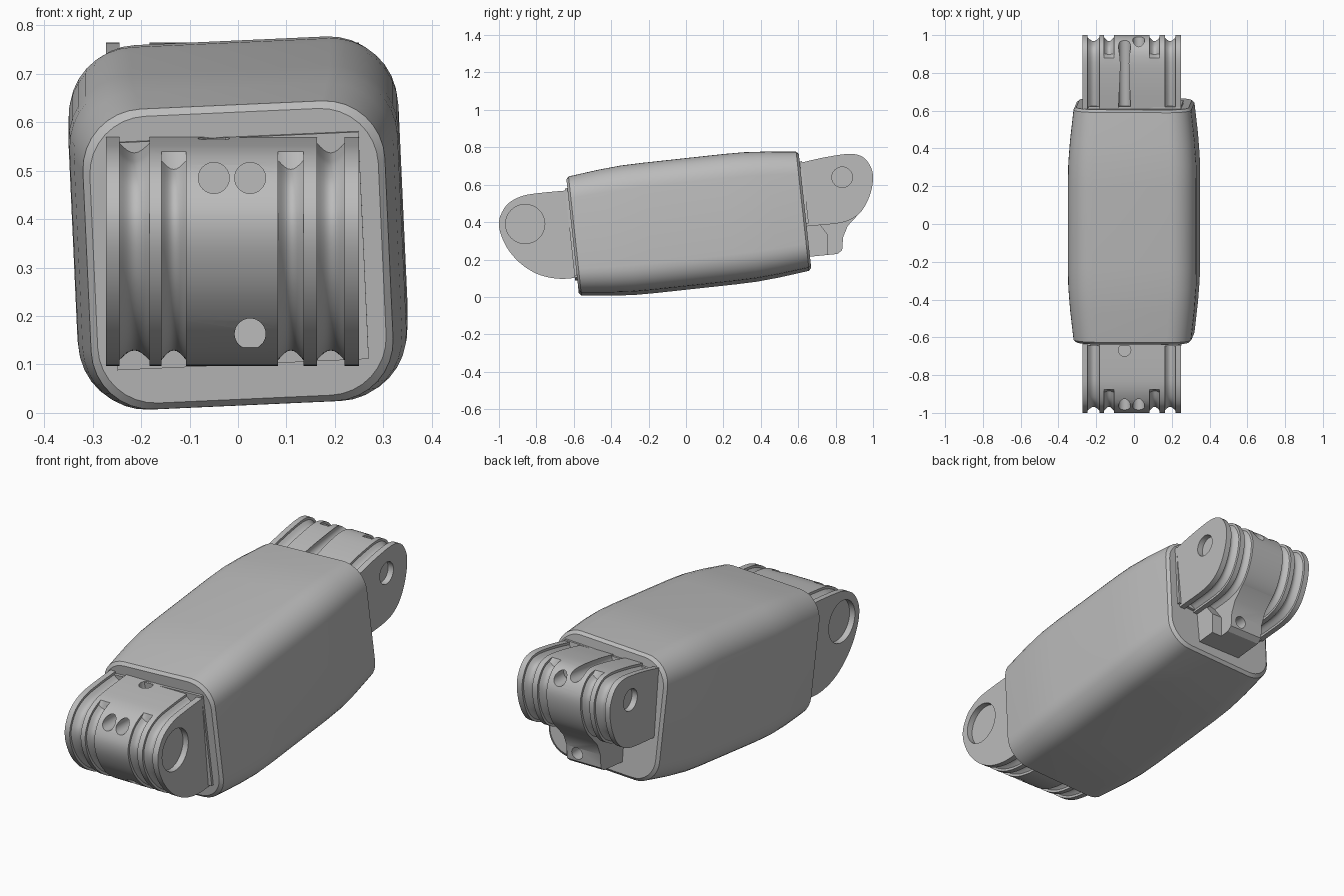
import bpy, bmesh, math
from mathutils import Vector, Matrix

cube = bpy.data.objects.get("Cube")
if cube:
    bpy.data.objects.remove(cube, do_unlink=True)

grey = bpy.data.materials.new("plain grey")
grey.use_nodes = True
COLOUR = (0.5, 0.5, 0.5, 1)
grey.diffuse_color = COLOUR
grey.node_tree.nodes["Principled BSDF"].inputs["Base Color"].default_value = COLOUR


def finish(name, bm):
    bmesh.ops.recalc_face_normals(bm, faces=bm.faces)
    mesh = bpy.data.meshes.new(name)
    bm.to_mesh(mesh)
    bm.free()
    mesh.materials.append(grey)
    ob = bpy.data.objects.new(name, mesh)
    bpy.context.collection.objects.link(ob)
    return ob


def loft(name, rings):
    """Skin a list of equal-length point rings and cap both ends."""
    bm = bmesh.new()
    loops = [[bm.verts.new(p) for p in ring] for ring in rings]
    n = len(loops[0])
    for a, b in zip(loops, loops[1:]):
        for i in range(n):
            j = (i + 1) % n
            bm.faces.new((a[i], a[j], b[j], b[i]))
    bm.faces.new(loops[0])
    bm.faces.new(loops[-1])
    return finish(name, bm)


def smooth(ob, angle=30):
    bpy.ops.object.select_all(action='DESELECT')
    ob.select_set(True)
    bpy.context.view_layer.objects.active = ob
    bpy.ops.object.shade_smooth_by_angle(angle=math.radians(angle))


def drill(ob, start, end, radius):
    """Cut a round hole from start to end."""
    a, b = Vector(start), Vector(end)
    bm = bmesh.new()
    spin = (b - a).to_track_quat('Z', 'Y').to_matrix().to_4x4()
    bmesh.ops.create_cone(bm, cap_ends=True, segments=32, radius1=radius, radius2=radius,
                          depth=(b - a).length,
                          matrix=Matrix.Translation((a + b) / 2) @ spin)
    cutter = finish("cutter", bm)
    cutter.hide_render = True
    mod = ob.modifiers.new("hole", 'BOOLEAN')
    mod.operation, mod.solver, mod.object = 'DIFFERENCE', 'EXACT', cutter
    bpy.context.view_layer.objects.active = ob
    bpy.ops.object.modifier_apply(modifier=mod.name)
    bpy.data.objects.remove(cutter, do_unlink=True)


def spline(points, steps=4):
    """Smooth open curve through the points."""
    pts = [Vector(p) for p in points]
    pts = [pts[0]] + pts + [pts[-1]]
    out = []
    for p0, p1, p2, p3 in zip(pts, pts[1:], pts[2:], pts[3:]):
        for k in range(steps):
            t = k / steps
            out.append(0.5 * (2 * p1 + (p2 - p0) * t + (2 * p0 - 5 * p1 + 4 * p2 - p3) * t * t
                              + (3 * p1 - p0 - 3 * p2 + p3) * t ** 3))
    return out + [pts[-1]]


# Body: rounded-square sections, tapered at both ends, tilted and rolled
TILT = (Matrix.Translation((0, 0.015, 0.392)) @ Matrix.Rotation(math.radians(6.2), 4, 'X')
        @ Matrix.Rotation(math.radians(-2.6), 4, 'Y'))


def rounded_square(half, radius, y):
    ring = []
    for k in range(4):
        for s in range(9):
            a = math.pi / 2 * (k + s / 8)
            cx = (half - radius) * (1 if k in (0, 3) else -1)
            cz = (half - radius) * (1 if k < 2 else -1)
            ring.append(TILT @ Vector((cx + radius * math.cos(a), y, cz + radius * math.sin(a))))
    return ring


half_side = [(0.625, 0.298), (0.612, 0.312), (0.45, 0.33), (0.33, 0.339), (0.22, 0.341)]
sections = [(-y, h) for y, h in half_side] + half_side[::-1]
body = loft("body", [rounded_square(h, h * 0.4, y) for y, h in sections])
smooth(body)

# Rolled collars where the end joints meet the body
for name, y, low, high in (("front_collar", -0.62, -0.225, 0.247), ("back_collar", 0.62, -0.08, 0.255)):
    bm = bmesh.new()
    bmesh.ops.create_cube(bm, size=1, matrix=TILT @ Matrix.Translation((0, y, (low + high) / 2))
                          @ Matrix.Diagonal((0.52, 0.035, high - low, 1)))
    finish(name, bm)

# Groove spans across the joints: (start, end, runs along the top)
GROOVES = [(-0.245, -0.183, True), (-0.158, -0.107, False),
           (0.083, 0.135, False), (0.163, 0.220, True)]
LEFT, RIGHT = -0.273, 0.25


def grooved_joint(name, points, middle):
    """Extruded profile with rounded grooves running around the nose."""
    prof = spline(points)
    n = len(prof)
    centre = sum(prof, Vector((0, 0))) / n
    inward = []
    for i, p in enumerate(prof):
        t = (prof[min(i + 1, n - 1)] - prof[max(i - 1, 0)]).normalized()
        v = Vector((-t.y, t.x))
        inward.append(v if v.dot(centre - p) > 0 else -v)
    stations = [(LEFT, 0, True)]
    for a, b, along in GROOVES:
        stations.append((a, 0, along))
        for k in range(9):
            t = k / 8
            depth = 0.012 + 0.02 * math.sin(math.pi * t)
            stations.append((a + (b - a) * t, depth, along))
        stations.append((b, 0, along))
    stations.append((RIGHT, 0, True))
    rings = []
    for x, depth, along in stations:
        ring = []
        for p, v in zip(prof, inward):
            cut = along or abs(p.x) > 0.885 or p.y < middle
            q = p + v * depth * cut
            ring.append((x, q.x, q.y))
        rings.append(ring)
    return loft(name, rings)


# Front joint
front = grooved_joint("front_joint", [
    (-0.45, 0.585), (-0.63, 0.57), (-0.78, 0.556), (-0.875, 0.54), (-0.95, 0.5),
    (-0.99, 0.44), (-1, 0.385), (-0.985, 0.32), (-0.945, 0.245), (-0.88, 0.175),
    (-0.8, 0.125), (-0.72, 0.102), (-0.65, 0.097), (-0.57, 0.105), (-0.45, 0.12)], 0.35)
for x, z in ((-0.05, 0.485), (0.025, 0.485), (0.025, 0.163)):
    drill(front, (x, -1.1, z), (x, -0.82, z), 0.032)
drill(front, (-0.05, -0.667, 0.65), (-0.05, -0.667, 0.5), 0.033)

# Back joint
back = grooved_joint("back_joint", [
    (0.45, 0.68), (0.61, 0.717), (0.75, 0.748), (0.88, 0.765), (0.95, 0.745),
    (0.99, 0.69), (1, 0.63), (0.985, 0.55), (0.95, 0.475), (0.9, 0.425),
    (0.82, 0.395), (0.65, 0.378), (0.45, 0.355)], 0.58)
drill(back, (-0.05, 0.55, 0.705), (-0.05, 0.975, 0.755), 0.032)
drill(back, (0.025, 1.1, 0.72), (0.025, 0.9, 0.72), 0.032)

# Pivot recesses in both cheeks of each joint
for ob, y, z, r in ((front, -0.86, 0.39, 0.105), (back, 0.835, 0.64, 0.055)):
    drill(ob, (LEFT - 0.1, y, z), (LEFT + 0.03, y, z), r)
    drill(ob, (RIGHT + 0.1, y, z), (RIGHT - 0.03, y, z), r)
    smooth(ob)

# Lug under the back joint, with a wider foot beside it
profile = [(0.5, 0.2), (0.66, 0.215), (0.81, 0.23), (0.835, 0.25), (0.84, 0.32),
           (0.865, 0.38), (0.925, 0.445), (0.85, 0.55), (0.5, 0.55)]
lug = loft("back_lug", [[(x, y, z) for y, z in profile] for x in (-0.107, 0.083)])
drill(lug, (0.025, 0.95, 0.29), (0.025, 0.76, 0.29), 0.03)
smooth(lug)
foot = [(0.5, 0.2), (0.66, 0.215), (0.76, 0.225), (0.76, 0.33), (0.7, 0.41), (0.5, 0.41)]
loft("lug_foot", [[(x, y, z) for y, z in foot] for x in (0.08, 0.14)])
